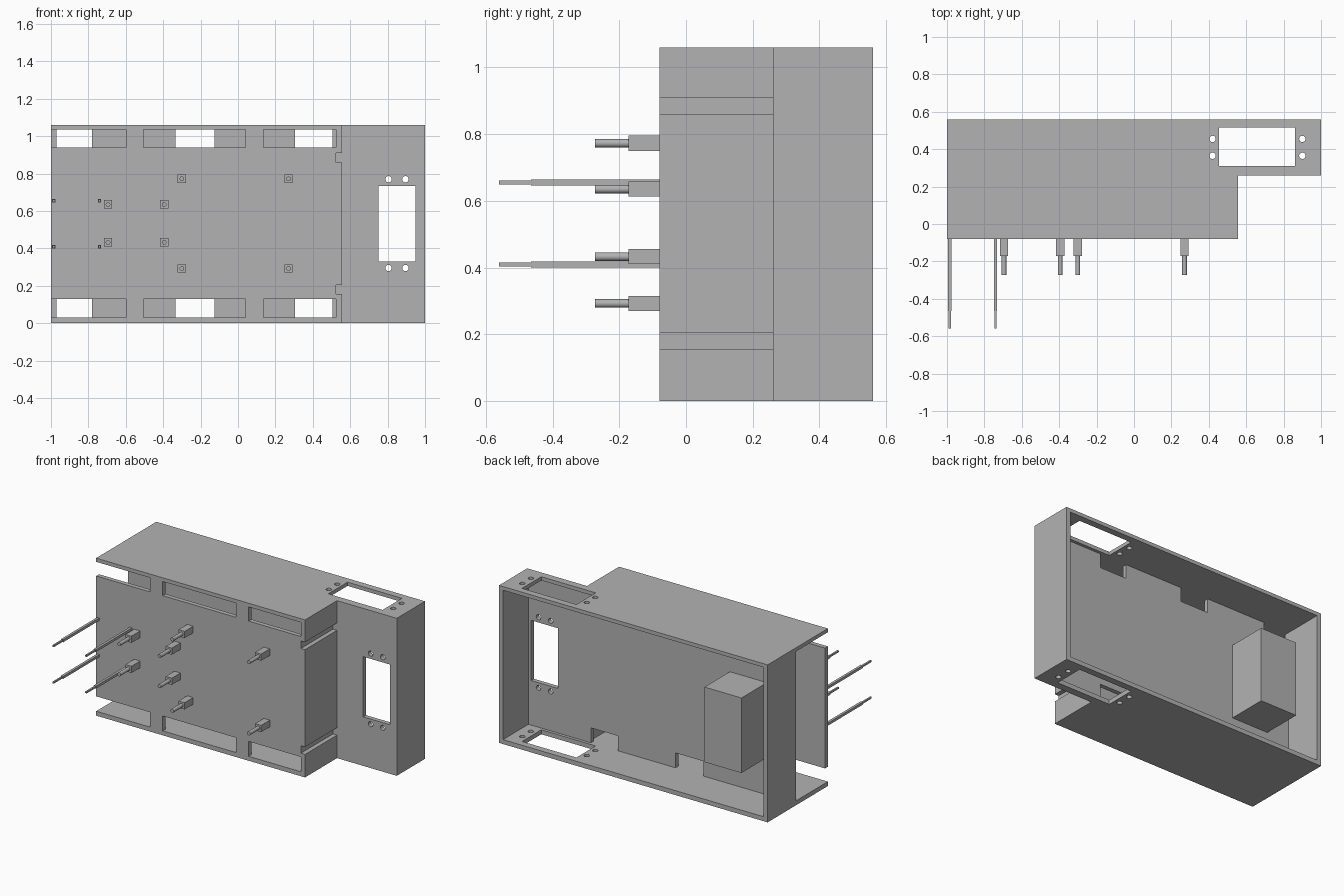
import bpy, bmesh
from mathutils import Matrix, Vector

cube = bpy.data.objects.get("Cube")
if cube:
    bpy.data.objects.remove(cube, do_unlink=True)

grey = bpy.data.materials.new("plain grey")
grey.use_nodes = True
GREY = (0.45, 0.45, 0.45, 1)
grey.diffuse_color = GREY
grey.node_tree.nodes["Principled BSDF"].inputs["Base Color"].default_value = GREY

H = 1.06        # body height
T = 0.03        # wall thickness
STEP_Y = 0.26   # front of the shallow end
BACK = 0.56
FRONT = -0.08


def finish(name, bm):
    bmesh.ops.recalc_face_normals(bm, faces=bm.faces)
    mesh = bpy.data.meshes.new(name)
    bm.to_mesh(mesh)
    bm.free()
    mesh.materials.append(grey)
    obj = bpy.data.objects.new(name, mesh)
    bpy.context.collection.objects.link(obj)
    return obj


def add_box(bm, x, y, z):
    size = Vector((x[1] - x[0], y[1] - y[0], z[1] - z[0]))
    mid = Vector((x[0] + x[1], y[0] + y[1], z[0] + z[1])) / 2
    bmesh.ops.create_cube(bm, size=1, matrix=Matrix.Translation(mid) @ Matrix.Diagonal(size).to_4x4())


def add_rod(bm, centre, radius, length, axis, sides=20):
    turn = Matrix.Rotation(1.5707963, 4, 'X') if axis == 'Y' else Matrix()
    bmesh.ops.create_cone(bm, cap_ends=True, segments=sides, radius1=radius, radius2=radius,
                          depth=length, matrix=Matrix.Translation(centre) @ turn)


def cut(target, bm):
    cutter = finish("cutter", bm)
    cutter.hide_render = True
    mod = target.modifiers.new("cut", 'BOOLEAN')
    mod.operation, mod.solver, mod.object = 'DIFFERENCE', 'EXACT', cutter
    bpy.context.view_layer.update()
    graph = bpy.context.evaluated_depsgraph_get()
    mesh = bpy.data.meshes.new_from_object(target.evaluated_get(graph))
    target.modifiers.clear()
    target.data = mesh
    bpy.data.objects.remove(cutter, do_unlink=True)


def cut_boxes(target, *boxes):
    bm = bmesh.new()
    for b in boxes:
        add_box(bm, *b)
    cut(target, bm)


def cut_rods(target, centres, length, axis):
    bm = bmesh.new()
    for c in centres:
        add_rod(bm, c, 0.017, length, axis)
    cut(target, bm)


# Stepped outer body
bm = bmesh.new()
outline = [(-1, FRONT), (0.555, FRONT), (0.555, STEP_Y), (1, STEP_Y), (1, BACK), (-1, BACK)]
base = bm.faces.new([bm.verts.new((x, y, 0)) for x, y in outline])
top = bmesh.ops.extrude_face_region(bm, geom=[base])["geom"]
bmesh.ops.translate(bm, vec=(0, 0, H), verts=[v for v in top if isinstance(v, bmesh.types.BMVert)])
body = finish("body_shell", bm)

# Open back tray and the front cavity that opens at one end
cut_boxes(body, ((-0.97, 0.97), (STEP_Y + T, 0.7), (T, H - T + 0.005)))
cut_boxes(body, ((-1.1, 0.525), (FRONT + T, STEP_Y), (T, H - T + 0.005)))

# Wide slots in the front plate, narrow notches in the inner plate
bands = ((T, 0.13), (0.94, H - T + 0.005))
slots = ((-1.1, -0.6), (-0.505, 0.04), (0.135, 0.525))
notches = ((-0.97, -0.78), (-0.335, -0.125), (0.305, 0.505))
cut_boxes(body, *[(x, (-0.2, 0), z) for x in slots for z in bands])
cut_boxes(body, *[(x, (0.2, 0.35), z) for x in notches for z in bands])

# Slits in the side wall
cut_boxes(body, *[((0.525, 0.7), (-0.2, STEP_Y), z) for z in ((0.155, 0.205), (0.86, 0.91))])

# Mounting windows with screw holes: through top and bottom, and in the step face
cut_boxes(body, ((0.455, 0.86), (0.31, 0.515), (-0.1, H + 0.1)))
cut_rods(body, [(x, y, H / 2) for x in (0.42, 0.90) for y in (0.365, 0.455)], 2, 'Z')
cut_boxes(body, ((0.75, 0.95), (0.2, 0.35), (0.33, 0.735)))
cut_rods(body, [(x, 0.275, z) for x in (0.805, 0.895) for z in (0.295, 0.77)], 0.15, 'Y')

# Block inside the back tray
bm = bmesh.new()
add_box(bm, (-0.805, -0.53), (0.28, BACK), (0.28, 0.785))
finish("inner_block", bm)


# Stand-off posts: square base with a round peg
def post(x, z):
    bm = bmesh.new()
    s = 0.0225
    add_box(bm, (x - s, x + s), (-0.172, FRONT + 0.01), (z - s, z + s))
    add_rod(bm, (x, -0.215, z), 0.0125, 0.114, 'Y')
    return finish("standoff_post", bm)


# Long thin pins with a slimmer tip
def pin(x, z):
    bm = bmesh.new()
    for s, y in ((0.0085, (-0.465, FRONT + 0.01)), (0.0055, (-0.56, -0.46))):
        add_box(bm, (x - s, x + s), y, (z - s, z + s))
    return finish("long_pin", bm)


posts = [(x, z) for x in (-0.30, 0.27) for z in (0.2925, 0.7725)]
posts += [(x, z) for x in (-0.695, -0.395) for z in (0.4325, 0.635)]
parts = [post(x, z) for x, z in posts]
parts += [pin(x, z) for x in (-0.985, -0.74) for z in (0.409, 0.655)]
for obj in parts:
    obj.select_set(True)
bpy.context.view_layer.objects.active = parts[0]
bpy.ops.object.shade_smooth_by_angle()
